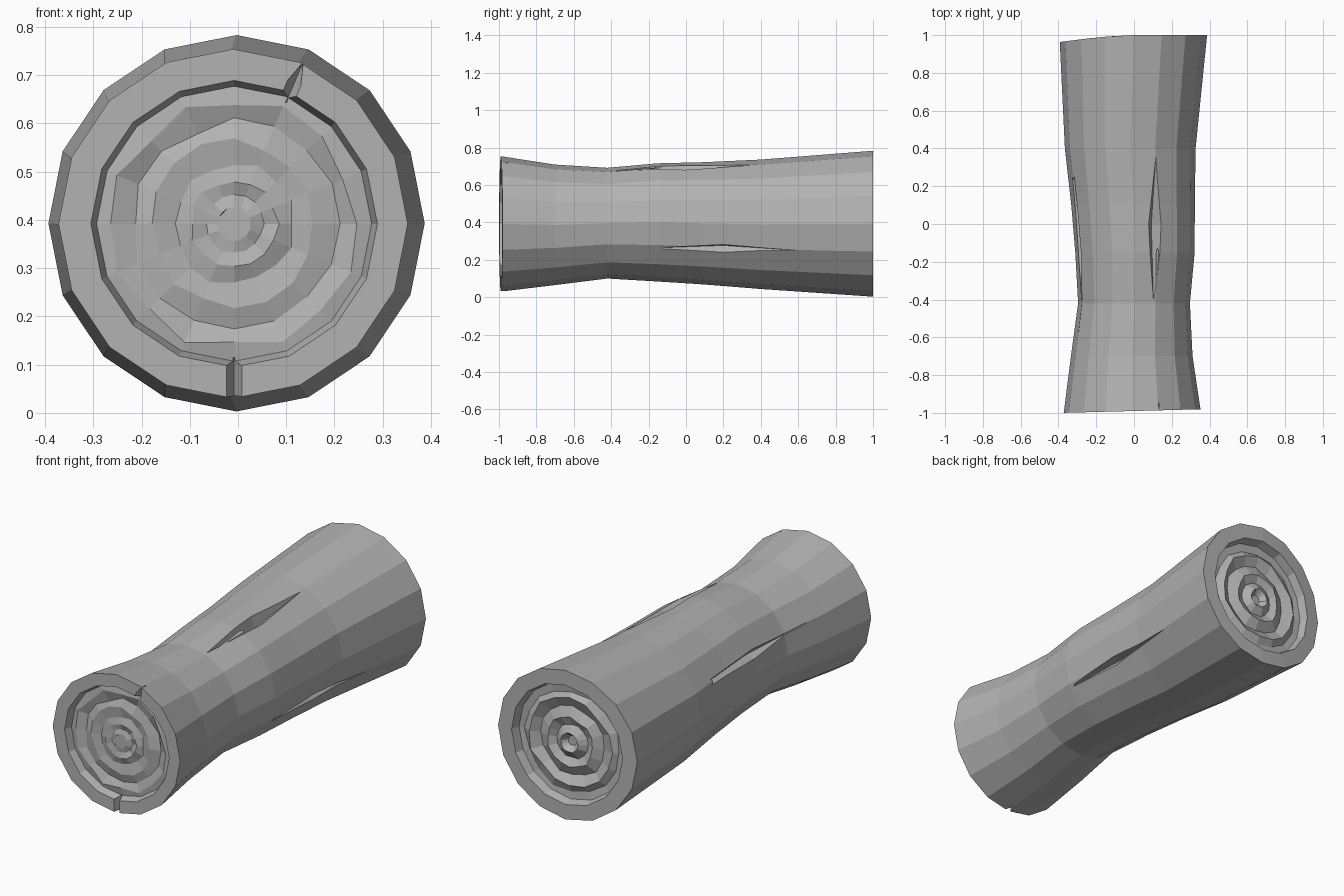
import bpy, bmesh, math, random
from mathutils import Vector

random.seed(4)
if "Cube" in bpy.data.objects:
    bpy.data.objects.remove(bpy.data.objects["Cube"])

SIDES = 16
MID = 0.39

wood = bpy.data.materials.new("grey wood")
wood.use_nodes = True
grey = (0.45, 0.45, 0.45, 1)
wood.diffuse_color = grey
wood.node_tree.nodes["Principled BSDF"].inputs["Base Color"].default_value = grey

# Bark stations: y, centre x, centre z, radius
bark = [(-0.99, -0.01, 0.392, 0.362), (-0.7, -0.012, 0.387, 0.322),
        (-0.42, 0, 0.396, 0.296), (-0.15, 0.005, 0.4, 0.316),
        (0.1, -0.005, 0.395, 0.327), (0.4, -0.02, 0.39, 0.346),
        (1, -0.003, 0.393, 0.39)]
# Cut ends, rim inward: radius and depth below the rim
front_rings = [(0.297, 0), (0.285, 0.04), (0.255, 0.035), (0.21, 0.05), (0.17, 0.036),
               (0.125, 0.046), (0.09, 0.034), (0.06, 0.042), (0.035, 0.036)]
back_rings = [(0.312, 0), (0.3, 0.045), (0.265, 0.05), (0.23, 0.03), (0.18, 0.06),
              (0.13, 0.035), (0.09, 0.055), (0.05, 0.03), (0.025, 0.06)]


def end_tilt(x, y):
    """Slant of the sawn ends."""
    if y < -0.9:
        return 0.026 * x
    if y > 0.9:
        return -0.035 * max(0, -x / 0.38) ** 1.5
    return 0


def build_log():
    bm = bmesh.new()
    stations = [(-0.99 + d, -0.008, 0.392, r, i > 1) for i, (r, d) in enumerate(front_rings)][::-1]
    stations += [(*s, False) for s in bark]
    stations += [(1 - d, -0.003, 0.393, r, i > 1) for i, (r, d) in enumerate(back_rings)]
    loops = []
    for y, cx, cz, r, rough in stations:
        loop = []
        for k in range(SIDES):
            a = math.tau * k / SIDES
            rr = r * random.uniform(0.95, 1.05) if rough else r
            dy = random.uniform(-0.004, 0.004) if rough else 0
            x = cx + rr * math.cos(a)
            loop.append(bm.verts.new((x, y + end_tilt(x, y) + dy, cz + rr * math.sin(a))))
        loops.append(loop)
    for low, high in zip(loops, loops[1:]):
        for k in range(SIDES):
            n = (k + 1) % SIDES
            bm.faces.new((low[k], low[n], high[n], high[k]))
    bm.faces.new(loops[0])
    bm.faces.new(loops[-1])
    bmesh.ops.recalc_face_normals(bm, faces=bm.faces)
    return finish(bm, "log")


def finish(bm, name):
    mesh = bpy.data.meshes.new(name)
    bm.to_mesh(mesh)
    bm.free()
    mesh.materials.append(wood)
    obj = bpy.data.objects.new(name, mesh)
    bpy.context.collection.objects.link(obj)
    return obj


def hull(points, name):
    """Closed convex cutter around the points."""
    bm = bmesh.new()
    for p in points:
        bm.verts.new(p)
    bmesh.ops.convex_hull(bm, input=bm.verts)
    bmesh.ops.recalc_face_normals(bm, faces=bm.faces)
    obj = finish(bm, name)
    obj.hide_render = True
    return obj


def crack(angle, start, end, middle, width, name):
    """Long sliver split. start, end, middle: (y, radius); middle adds depth."""
    a = math.radians(angle)
    out = Vector((math.cos(a), 0, math.sin(a)))
    side = Vector((-math.sin(a), 0, math.cos(a)))

    def at(y, r, s=0):
        return Vector((0, y, MID)) + out * r + side * s
    y, r, depth = middle
    return hull([at(*start), at(*end), at(y, r, width), at(y, r, -width),
                 at(y, r - depth)], name)


def notch(angle, inner, outer, half_in, half_out, name):
    """V groove across the front rim."""
    a = math.radians(angle)
    out = Vector((math.cos(a), 0, math.sin(a)))
    side = Vector((-math.sin(a), 0, math.cos(a)))
    base = Vector((-0.008, 0, MID))
    points = []
    for r, half in ((inner, half_in), (outer, half_out)):
        for s, y in ((-half, -1.03), (half, -1.03), (0, -0.945)):
            points.append(base + out * r + side * s + Vector((0, y, 0)))
    return hull(points, name)


log = build_log()
cutters = [
    crack(70, (-0.42, 0.302), (0.42, 0.35), (0.0, 0.338, 0.07), 0.045, "top_crack"),
    crack(-24, (-0.16, 0.31), (0.7, 0.362), (0.2, 0.348, 0.07), 0.04, "side_crack"),
    crack(158, (-0.6, 0.315), (0.55, 0.36), (-0.15, 0.328, 0.07), 0.032, "far_side_crack"),
    notch(-90, 0.275, 0.42, 0.03, 0.03, "bottom_notch"),
    notch(67, 0.275, 0.36, 0.03, 0.004, "top_notch"),
]
for cutter in cutters:
    mod = log.modifiers.new(cutter.name, "BOOLEAN")
    mod.operation = "DIFFERENCE"
    mod.solver = "EXACT"
    mod.object = cutter

# Bake the cuts, then drop the cutters
graph = bpy.context.evaluated_depsgraph_get()
carved = bpy.data.meshes.new_from_object(log.evaluated_get(graph))
log.modifiers.clear()
log.data = carved
for cutter in cutters:
    bpy.data.objects.remove(cutter)
